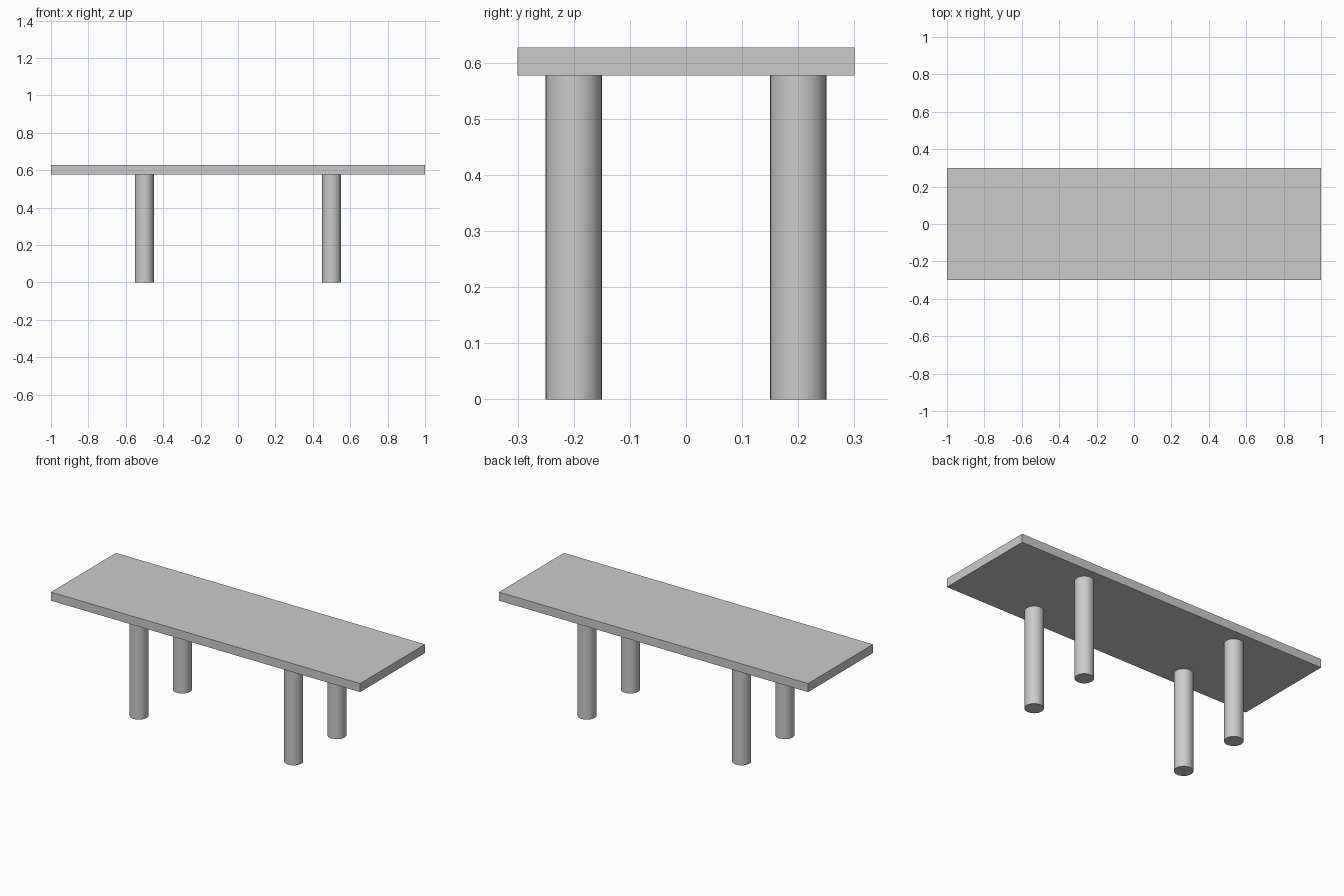
import bpy
import math

default_cube = bpy.data.objects.get("Cube")
if default_cube:
    bpy.data.objects.remove(default_cube, do_unlink=True)

LEG_HEIGHT = 0.577
TOP_THICKNESS = 0.05
LEG_RADIUS = 0.05

# Plain grey material shared by all parts
grey = bpy.data.materials.new("plain_grey")
colour = (0.6, 0.6, 0.6, 1.0)
grey.diffuse_color = colour
grey.use_nodes = True
grey.node_tree.nodes["Principled BSDF"].inputs["Base Color"].default_value = colour


def finish(name):
    obj = bpy.context.object
    obj.name = name
    obj.data.materials.append(grey)
    return obj


# Flat rectangular top
bpy.ops.mesh.primitive_cube_add(size=1, location=(0, 0, LEG_HEIGHT + TOP_THICKNESS / 2))
top = finish("table_top")
top.scale = (2.0, 0.6, TOP_THICKNESS)
bpy.ops.object.transform_apply(location=False, rotation=False, scale=True)

# Four round legs
for side, x in (("left", 0.5), ("right", -0.5)):
    for end, y in (("front", -0.2), ("back", 0.2)):
        bpy.ops.mesh.primitive_cylinder_add(
            vertices=48, radius=LEG_RADIUS, depth=LEG_HEIGHT,
            location=(x, y, LEG_HEIGHT / 2))
        finish(f"{end}_{side}_leg")
        bpy.ops.object.shade_smooth_by_angle(angle=math.radians(30))
